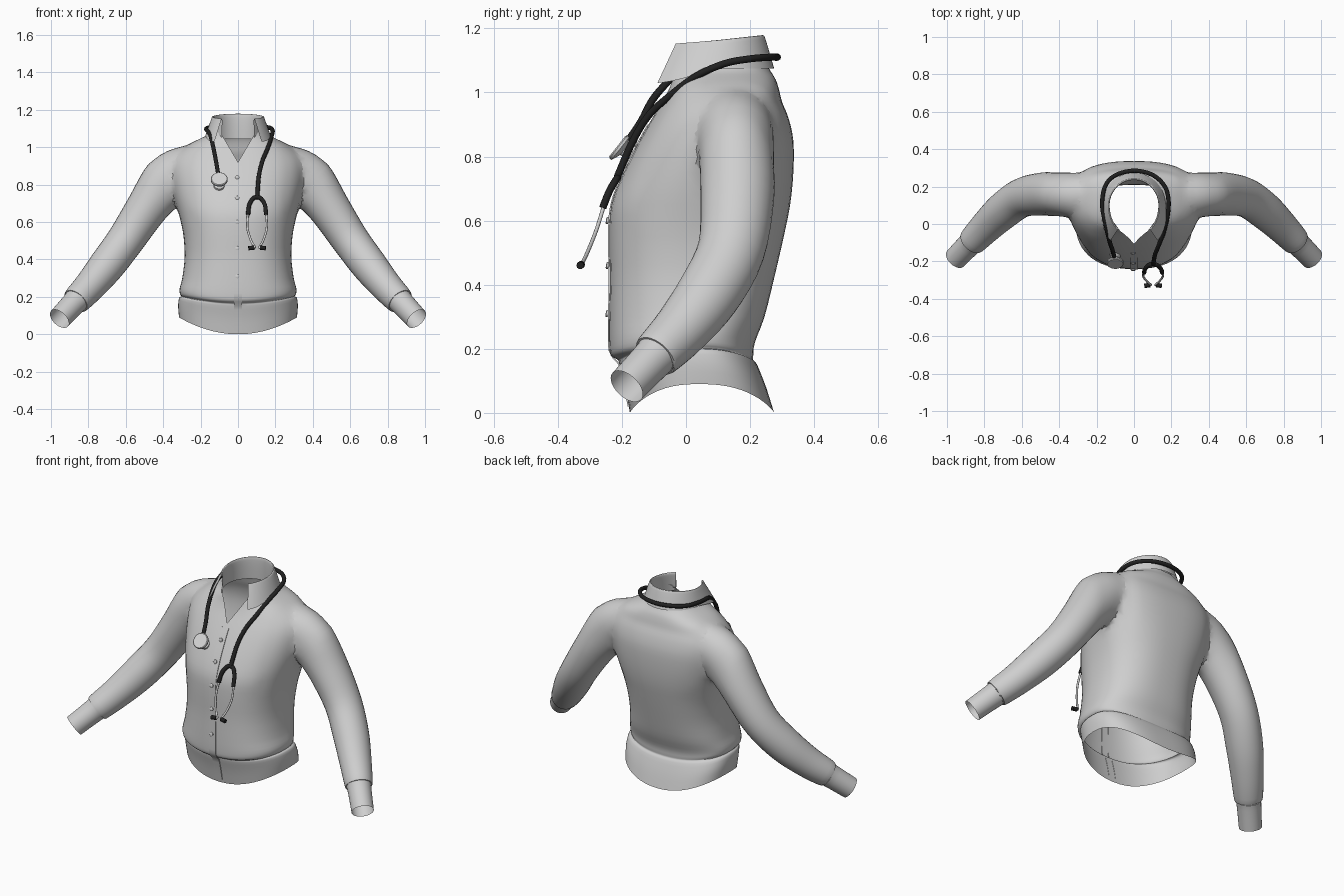
import bpy, bmesh, math
from mathutils import Vector
from mathutils.bvhtree import BVHTree

cube = bpy.data.objects.get("Cube")
if cube:
    bpy.data.objects.remove(cube, do_unlink=True)


def material(name, value):
    m = bpy.data.materials.new(name)
    m.use_nodes = True
    colour = (value, value, value, 1)
    m.diffuse_color = colour
    m.node_tree.nodes["Principled BSDF"].inputs["Base Color"].default_value = colour
    return m


FABRIC = material("light_grey_fabric", 0.62)
METAL = material("pale_metal", 0.65)
RUBBER = material("black_rubber", 0.015)


def refine(rows, n=3):
    """Smoothly interpolate between rows of numbers."""
    out, last = [], len(rows) - 1
    for i in range(last):
        keys = [rows[max(0, min(last, i + k))] for k in (-1, 0, 1, 2)]
        for j in range(n):
            t = j / n
            out.append([0.5 * (2*b + (c - a)*t + (2*a - 5*b + 4*c - d)*t*t
                               + (3*b - a - 3*c + d)*t**3)
                        for a, b, c, d in zip(*keys)])
    out.append(list(rows[-1]))
    return out


def ring(centre, axis, ru, rv, n):
    t = Vector(axis).normalized()
    u = t.cross(Vector((0, 1, 0))).normalized()
    v = u.cross(t)
    return [Vector(centre) + u * ru * math.cos(a) + v * rv * math.sin(a)
            for a in (2 * math.pi * k / n for k in range(n))]


def finish(obj, mat, angle=50):
    obj.data.materials.clear()
    obj.data.materials.append(mat)
    bpy.ops.object.select_all(action='DESELECT')
    obj.select_set(True)
    bpy.context.view_layer.objects.active = obj
    bpy.ops.object.shade_smooth_by_angle(angle=math.radians(angle))


def loft(name, rows, closed=True, mat=FABRIC, angle=50):
    """Skin a list of point rows; closed rows form a capped solid."""
    bm = bmesh.new()
    vs = [[bm.verts.new(p) for p in row] for row in rows]
    n = len(rows[0])
    for a, b in zip(vs, vs[1:]):
        for k in range(n if closed else n - 1):
            bm.faces.new((a[k], a[(k + 1) % n], b[(k + 1) % n], b[k]))
    if closed:
        bm.faces.new(vs[0])
        bm.faces.new(vs[-1])
    bmesh.ops.recalc_face_normals(bm, faces=bm.faces)
    me = bpy.data.meshes.new(name)
    bm.to_mesh(me)
    bm.free()
    obj = bpy.data.objects.new(name, me)
    bpy.context.scene.collection.objects.link(obj)
    finish(obj, mat, angle)
    return obj


def tube(name, points, radius, mat, n=5):
    cu = bpy.data.curves.new(name, 'CURVE')
    cu.dimensions = '3D'
    cu.bevel_depth = radius
    cu.bevel_resolution = 3
    cu.use_fill_caps = True
    pts = refine(points, n)
    sp = cu.splines.new('POLY')
    sp.points.add(len(pts) - 1)
    for p, co in zip(sp.points, pts):
        p.co = (*co, 1)
        p.radius = 1
    sp.use_smooth = True
    cu.materials.append(mat)
    obj = bpy.data.objects.new(name, cu)
    bpy.context.scene.collection.objects.link(obj)
    return obj


# Shirt body: height, half width, front, back, depth of widest point
sections = [
    (0.00, .315, -.175, .275, .04), (0.08, .32, -.19, .25, .04),
    (0.15, .315, -.208, .222, .03), (0.165, .302, -.212, .21, .02),
    (0.18, .31, -.235, .21, .02), (0.22, .312, -.24, .215, .02),
    (0.30, .298, -.24, .245, .03), (0.42, .285, -.238, .275, .04),
    (0.55, .295, -.24, .305, .06), (0.65, .32, -.233, .325, .09),
    (0.75, .345, -.195, .335, .12), (0.85, .36, -.145, .335, .14),
    (0.92, .355, -.105, .32, .15), (0.97, .325, -.075, .30, .155),
    (1.01, .275, -.055, .29, .155), (1.04, .215, -.045, .28, .14),
    (1.065, .165, -.035, .265, .12), (1.09, .14, -.03, .25, .11)]


def body_ring(z, hw, front, back, mid, n=60):
    pts = []
    for k in range(n):
        a = 2 * math.pi * k / n
        c, s = math.cos(a), math.sin(a)
        px = math.copysign(abs(s) ** 0.82, s)
        py = math.copysign(abs(c) ** 0.82, c)
        pts.append((hw * px, mid + py * (back - mid if c > 0 else mid - front), z))
    return pts


shirt = loft("shirt", [body_ring(*s) for s in refine(sections)])

# Sleeves: centre, radius in the sleeve plane, radius front to back
sleeve = refine([
    (.20, .15, .87, .12, .11), (.30, .155, .872, .135, .12),
    (.38, .157, .815, .137, .12), (.49, .16, .67, .112, .115),
    (.60, .14, .505, .10, .105), (.70, .07, .37, .096, .10),
    (.79, -.015, .26, .085, .088), (.862, -.09, .183, .076, .076),
    (.872, -.10, .172, .066, .066), (.955, -.185, .083, .061, .061)], 4)
arm_rows = []
for i, s in enumerate(sleeve):
    before, after = sleeve[max(0, i - 1)], sleeve[min(len(sleeve) - 1, i + 1)]
    axis = Vector(after[:3]) - Vector(before[:3])
    arm_rows.append(ring(s[:3], axis, s[3], s[4], 32))

# Join both sleeves to the body
for side in (1, -1):
    arm = loft("sleeve", [[(p.x * side, p.y, p.z) for p in r] for r in arm_rows])
    mod = shirt.modifiers.new("join", 'BOOLEAN')
    mod.operation = 'UNION'
    mod.solver = 'EXACT'
    mod.object = arm
    bpy.context.view_layer.objects.active = shirt
    bpy.ops.object.modifier_apply(modifier=mod.name)
    bpy.data.objects.remove(arm, do_unlink=True)

# Open the hem, cuffs and neck, soften the armholes and curve the hem
bm = bmesh.new()
bm.from_mesh(shirt.data)
bmesh.ops.delete(bm, geom=[f for f in bm.faces if len(f.verts) > 25], context='FACES')
bmesh.ops.remove_doubles(bm, verts=bm.verts, dist=0.003)
joint = [v for v in bm.verts if v.co.z > .6 and .24 < abs(v.co.x) < .46]
for _ in range(5):
    bmesh.ops.smooth_vert(bm, verts=joint, factor=0.5,
                          use_axis_x=True, use_axis_y=True, use_axis_z=True)
for v in bm.verts:
    if abs(v.co.x) < .36 and v.co.z < .3:
        v.co.z += .09 * (v.co.x / .315) ** 2 * (1 - v.co.z / .3)

# Cut the V neckline
for s in (1, -1):
    faces = [f for f in bm.faces if f.calc_center_median().y < .12
             and f.calc_center_median().z > .85 and abs(f.calc_center_median().x) < .2]
    edges = {e for f in faces for e in f.edges}
    verts = {v for f in faces for v in f.verts}
    bmesh.ops.bisect_plane(bm, geom=list(verts) + list(edges) + faces, dist=1e-5,
                           plane_co=(0, 0, .92), plane_no=(-.17 * s, 0, .1))
cut = [f for f in bm.faces if f.calc_center_median().y < .12
       and f.calc_center_median().z > .92 + 1.7 * abs(f.calc_center_median().x)]
bmesh.ops.delete(bm, geom=cut, context='FACES')
bm.to_mesh(shirt.data)
tree = BVHTree.FromBMesh(bm)
bm.free()
finish(shirt, FABRIC, 60)


def front_y(x, z):
    hit = tree.ray_cast(Vector((x, -1, z)), Vector((0, 1, 0)))[0]
    return hit.y if hit else -.2


# Button placket and buttons
rows = []
for k in range(41):
    z = .02 + .88 * k / 40
    rows.append([(x, front_y(x, z) - lift, z)
                 for x, lift in ((-.022, -.002), (-.022, .004), (.022, .004), (.022, -.002))])
loft("placket", rows, closed=False, angle=40)
for z in (.84, .73, .60, .46, .31):
    y = front_y(0, z)
    axis = Vector((0, -1, .15))
    loft("button", [ring((-.004, y - d, z), axis, r, r, 14)
                    for d, r in ((.003, .011), (.009, .011), (.011, .008))])

# Folded collar, open at the front
rows = []
for k in range(49):
    a = math.radians(-140 + 280 * k / 48)
    f = max(0, min(1, (abs(math.degrees(a)) - 80) / 60))
    f = f * f * (3 - 2 * f)
    top = 1.163 + .015 * math.cos(a)
    profile = refine([(1, 1.045), (.97, 1.12), (.97, top - .006), (1.01, top),
                      (1.06, top - .012), (1.25 + .2 * f, 1.075 - .045 * f)])
    depth = .14 if math.cos(a) > 0 else .17
    rows.append([(.135 * r * math.sin(a), .1 + depth * r * math.cos(a), z)
                 for r, z in profile])
loft("collar", rows, closed=False, angle=70)

# Stethoscope tubing around the neck
tube("neck_tube", [
    (-.105, -.18, .85), (-.115, -.14, .91), (-.13, -.095, .99), (-.15, -.01, 1.07),
    (-.17, .10, 1.095), (-.155, .20, 1.105), (-.1, .26, 1.11), (0, .285, 1.11),
    (.1, .262, 1.11), (.165, .20, 1.105), (.185, .12, 1.09), (.177, .03, 1.05),
    (.157, -.05, .99), (.132, -.115, .93), (.112, -.165, .85), (.103, -.215, .735)],
    .0115, RUBBER)

# Forked yoke, metal ear tubes and ear tips
tube("yoke", [(.054, -.26, .64), (.06, -.24, .69), (.08, -.22, .725), (.102, -.214, .733),
              (.124, -.22, .725), (.144, -.24, .69), (.15, -.26, .64)], .0115, RUBBER)
for side, label in ((1, "left"), (-1, "right")):
    def path(points):
        return [(.102 + side * x, y, z) for x, y, z in points]
    tube(label + "_ear_tube", path([
        (.048, -.255, .65), (.052, -.28, .57), (.032, -.308, .50),
        (.012, -.325, .465), (.025, -.328, .462)]), .006, METAL)
    tube(label + "_ear_tip", path([(.016, -.327, .463), (.046, -.33, .46)]), .012, RUBBER, 2)

# Chest piece: broad diaphragm, neck and small bell
axis = Vector((0, -.79, .62))
centre = Vector((-.1, -.205, .825))
loft("chest_piece", [ring(centre + axis * h, axis, r, r, 32) for h, r in (
    (.012, .041), (.008, .045), (0, .045), (-.005, .034), (-.012, .016),
    (-.032, .014), (-.042, .028), (-.052, .03))], mat=METAL, angle=35)
tube("chest_piece_stem", [(-.101, -.19, .815), (-.105, -.18, .86)], .008, METAL, 2)
